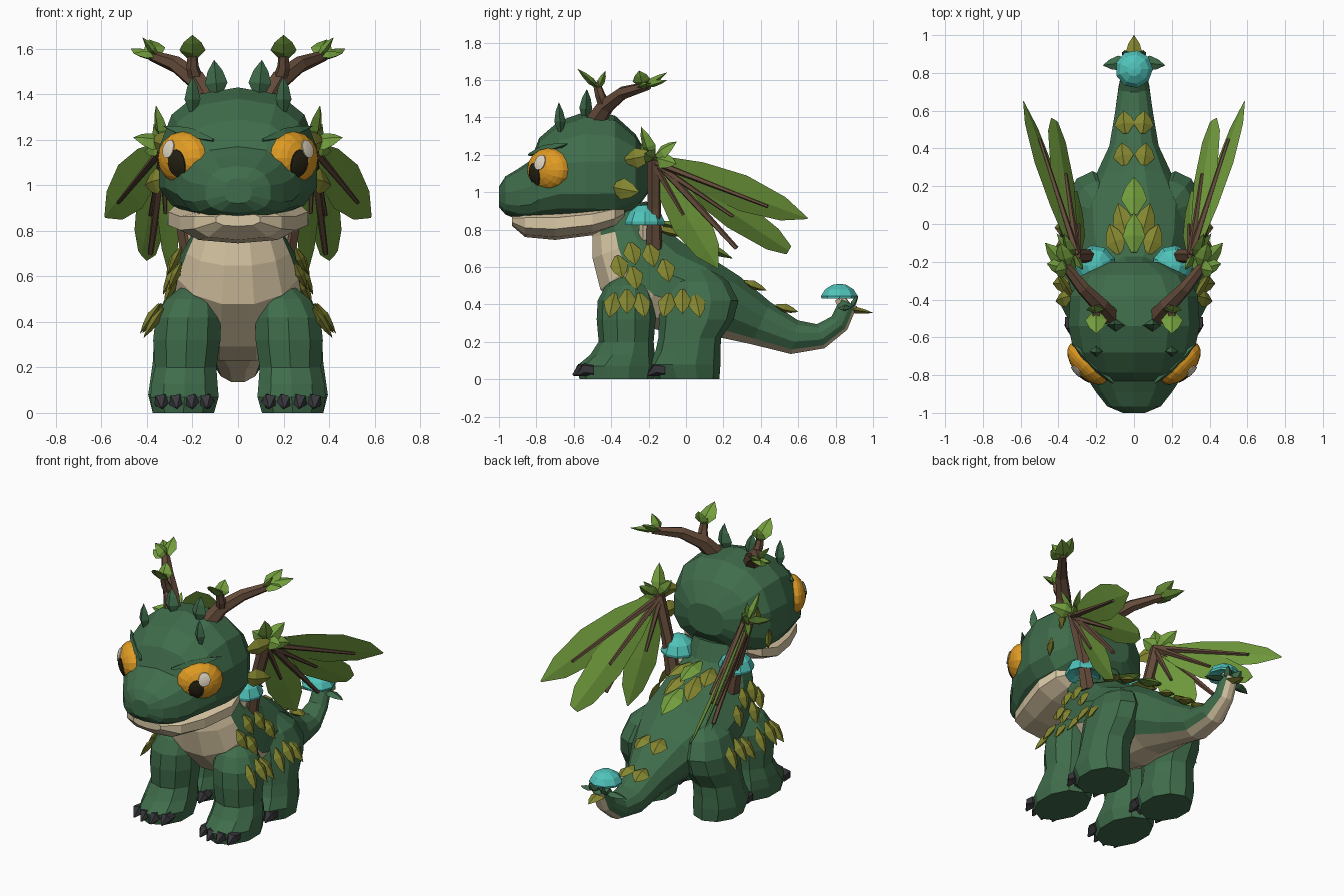
import bpy, bmesh, math
from mathutils import Vector

if "Cube" in bpy.data.objects:
    bpy.data.objects.remove(bpy.data.objects["Cube"])

COLOURS = {
    "scale_green": (0.05, 0.15, 0.07), "belly_cream": (0.70, 0.58, 0.38),
    "leaf_green": (0.17, 0.34, 0.047), "olive": (0.23, 0.24, 0.03),
    "bark_brown": (0.127, 0.07, 0.042), "cap_cyan": (0.08, 0.55, 0.49),
    "eye_gold": (0.75, 0.33, 0.017), "pupil_dark": (0.02, 0.016, 0.007),
    "eye_white": (0.75, 0.68, 0.55), "claw_grey": (0.038, 0.038, 0.045),
}
MATS = {}
for key, rgb in COLOURS.items():
    MATS[key] = bpy.data.materials.new(key)
    MATS[key].diffuse_color = (*rgb, 1)
SMALL = ((0, .25), (.4, 1), (.72, .66), (1, .02))
BROAD = ((0, .2), (.3, .8), (.58, 1), (.84, .66), (1, .04))
BLUNT = ((0, .2), (.3, .75), (.6, 1), (.88, .75), (1, .3))


def finish(name, bm, *colours, mirror=False):
    bmesh.ops.recalc_face_normals(bm, faces=bm.faces)
    me = bpy.data.meshes.new(name)
    bm.to_mesh(me)
    bm.free()
    ob = bpy.data.objects.new(name, me)
    bpy.context.collection.objects.link(ob)
    for c in colours:
        me.materials.append(MATS[c])
    if mirror:
        mod = ob.modifiers.new("mirror", 'MIRROR')
        mod.use_mirror_merge = False
    return ob


def loft(bm, rings, pick=lambda i, j: 0):
    vs = [[bm.verts.new(p) for p in r] for r in rings]
    n = len(vs[0])
    for i in range(len(vs) - 1):
        for j in range(n):
            k = (j + 1) % n
            f = bm.faces.new((vs[i][j], vs[i][k], vs[i + 1][k], vs[i + 1][j]))
            f.material_index = pick(i, j)
    for i, r in ((0, vs[0]), (len(vs) - 2, vs[-1])):
        bm.faces.new(r).material_index = pick(i, n // 2)


def leaf(bm, base, tip, normal, width, thick, mat=0, shape=SMALL):
    base, tip = Vector(base), Vector(tip)
    axis = tip - base
    side = axis.cross(Vector(normal)).normalized()
    up = side.cross(axis).normalized()
    rings = []
    for t, f in shape:
        c = base + axis * t
        rings.append([c + side * width * f, c + up * thick * f,
                      c - side * width * f, c - up * thick * f])
    loft(bm, rings, lambda i, j: mat)


def tube(bm, pts, radii, n=6, mat=0):
    pts = [Vector(p) for p in pts]
    rings = []
    for i, p in enumerate(pts):
        t = (pts[min(i + 1, len(pts) - 1)] - pts[max(i - 1, 0)]).normalized()
        a = t.cross(Vector((1, -1, .2))).normalized()
        b = t.cross(a)
        rings.append([p + (a * math.cos(q) + b * math.sin(q)) * radii[i]
                      for q in (math.tau * k / n for k in range(n))])
    loft(bm, rings, lambda i, j: mat)


def y_section(y, zb, zm, zt, w, n=14, p=2.5):
    ring = []
    for j in range(n):
        q = math.tau * (j + .5) / n
        c, s = math.cos(q), math.sin(q)
        h = zt - zm if s > 0 else zm - zb
        ring.append((w * math.copysign(abs(c) ** (2 / p), c), y,
                     zm + h * math.copysign(abs(s) ** (2 / p), s)))
    return ring


# Body, neck and tail: one loft with a cream belly strip
spine = [(-.36, .92, .16, .17), (-.335, .80, .175, .195), (-.31, .72, .21, .235), (-.27, .63, .25, .275),
         (-.14, .51, .26, .30), (.06, .44, .23, .31), (.22, .39, .18, .22),
         (.40, .30, .128, .135), (.58, .225, .095, .105), (.72, .23, .07, .085),
         (.82, .30, .057, .062), (.87, .41, .05, .055)]
rings = []
for i, (y, z, r, w) in enumerate(spine):
    a, b = spine[max(i - 1, 0)], spine[min(i + 1, len(spine) - 1)]
    t = Vector((b[0] - a[0], b[1] - a[1])).normalized()
    rings.append([(w * math.sin(q), y + t.y * r * math.cos(q), z - t.x * r * math.cos(q))
                  for q in (math.radians(30 * (j - .5)) for j in range(12))])
bm = bmesh.new()
loft(bm, rings, lambda i, j: int(min(j, 12 - j) <= (2 if 1 <= i <= 4 else 1)))
finish("body_and_tail", bm, "scale_green", "belly_cream")

# Head
bm = bmesh.new()
for_head = [(-1.0, .92, .97, 1.03, .06), (-.965, .88, .96, 1.085, .145), (-.89, .85, .96, 1.13, .205),
            (-.83, .85, .97, 1.17, .245), (-.785, .85, 1.01, 1.29, .275), (-.68, .85, 1.05, 1.38, .325),
            (-.54, .85, 1.05, 1.43, .355), (-.38, .84, 1.06, 1.41, .345), (-.27, .90, 1.08, 1.31, .28),
            (-.20, 1.0, 1.10, 1.19, .13)]
loft(bm, [y_section(*s) for s in for_head])
finish("head", bm, "scale_green")

# Lower jaw
bm = bmesh.new()
for_jaw = [(-.93, .82, .85, .88, .10), (-.86, .76, .84, .90, .20), (-.70, .745, .84, .90, .265),
           (-.50, .77, .86, .92, .32), (-.38, .81, .89, .94, .29), (-.33, .86, .90, .93, .22)]
loft(bm, [y_section(*s, n=10) for s in for_jaw])
finish("lower_jaw", bm, "belly_cream")

# Brows and crest spikes
bm = bmesh.new()
leaf(bm, (.11, -.84, 1.20), (.33, -.63, 1.26), (.3, -.3, 1), .03, .03)
leaf(bm, (.09, -.54, 1.38), (.105, -.53, 1.55), (0, -1, 0), .05, .035)
leaf(bm, (.20, -.67, 1.31), (.20, -.68, 1.48), (0, -1, 0), .035, .03)
finish("brows_and_crest", bm, "scale_green", mirror=True)

# Eyes: domes with thin pupil and glint plates
C, N, U = Vector((.238, -.732, 1.12)), Vector((.72, -.69, 0)), Vector((.69, .72, 0))
A, B, DEPTH = .14, .118, .087


def on_eye(u, v, lift=0):
    d = math.sqrt(max(0, 1 - (u / A) ** 2 - (v / B) ** 2))
    return C + U * u + Vector((0, 0, v)) + N * (DEPTH * d + lift)


def ellipse(u, v, ru, rv, lift=0, n=16):
    return [on_eye(u + ru * math.cos(math.tau * k / n), v + rv * math.sin(math.tau * k / n), lift)
            for k in range(n)]


bm = bmesh.new()
loft(bm, [ellipse(0, 0, A * r, B * r) for r in (1, .95, .86, .7, .45, .2, .02)])
finish("eye", bm, "eye_gold", mirror=True)
for name, col, u, v, ru, rv, lift in (("pupil", "pupil_dark", -.035, -.025, .045, .062, .004),
                                      ("eye_glint", "eye_white", .012, .04, .036, .04, .008)):
    bm = bmesh.new()
    loft(bm, [ellipse(u, v, ru * r, rv * r, h)
              for r, h in ((1, lift - .006), (1, lift), (.5, lift), (.02, lift))])
    finish(name, bm, col, mirror=True)

# Legs with claws
front = [(0, .24, -.37, .135, .19), (.07, .235, -.37, .15, .205), (.13, .235, -.34, .145, .165),
         (.20, .23, -.32, .135, .14), (.32, .225, -.32, .148, .15), (.42, .22, -.32, .142, .145),
         (.50, .205, -.31, .11, .115), (.56, .19, -.29, .05, .05)]
rear = [(0, .24, .005, .135, .165), (.08, .245, -.01, .15, .185), (.15, .245, .01, .14, .165),
        (.22, .24, .02, .135, .16), (.32, .23, .055, .14, .19), (.42, .22, .07, .135, .20),
        (.52, .20, .06, .115, .16), (.60, .17, .05, .05, .07)]
for label, leg, toe in (("front", front, -.545), ("rear", rear, -.165)):
    bm = bmesh.new()
    loft(bm, [[(x + rx * 1.05 * math.cos(q), y + ry * 1.05 * math.sin(q), z)
               for q in (math.tau * (k + .5) / 10 for k in range(10))] for z, x, y, rx, ry in leg])
    finish(label + "_leg", bm, "scale_green", mirror=True)
    bm = bmesh.new()
    for k in (-1.5, -.5, .5, 1.5):
        y = toe + .022 * (abs(k) - .5)
        x = .237 + k * .066
        tube(bm, [(x, y + .03, .052), (x, y - .02, .052), (x, y - .06, .022)], [.034, .036, .006], 5)
    finish(label + "_claws", bm, "claw_grey", mirror=True)

# Branch horns with leaf tufts
bm = bmesh.new()
tube(bm, [(.11, -.51, 1.34), (.18, -.43, 1.46), (.27, -.34, 1.53), (.38, -.20, 1.57)],
     [.058, .047, .037, .024])
tube(bm, [(.18, -.43, 1.45), (.20, -.46, 1.52), (.20, -.48, 1.59)], [.035, .028, .02])
finish("horn", bm, "bark_brown", mirror=True)
bm = bmesh.new()
leaf(bm, (.20, -.46, 1.55), (.20, -.58, 1.66), (0, -.7, -.7), .058, .02)
leaf(bm, (.20, -.47, 1.55), (.21, -.43, 1.65), (0, -1, .4), .05, .02)
for tip in ((.47, -.10, 1.60), (.39, -.10, 1.64), (.42, -.25, 1.65), (.46, -.21, 1.58)):
    leaf(bm, (.35, -.23, 1.565), tip, (.2, -.2, 1), .048, .018)
finish("horn_leaves", bm, "leaf_green", mirror=True)

# Wings: broad folded leaves, each tilted outwards, with a rib beneath
hub = Vector((.32, -.17, 1.18))
wing = (((.585, .65, .86), (.055, .02, .10), .11, BROAD),
        ((.42, .55, .69), (.065, .04, .08), .105, BLUNT),
        ((.30, .17, .595), (.055, .10, .06), .115, BROAD))
bm, ribs = bmesh.new(), bmesh.new()
tube(ribs, [(.21, -.17, .70), (.25, -.17, .92), hub], [.045, .037, .04])
for (tip, spread, w, shape), reach in zip(wing, (.75, .6, .5)):
    axis = Vector(tip) - hub
    normal = axis.cross(Vector(spread)).normalized()
    leaf(bm, hub, tip, normal, w, .012, shape=shape)
    low = hub - Vector(spread).normalized() * .012
    for s in (-.016, .016):
        tube(ribs, [low + normal * s, low + normal * s + axis * reach], [.02, .009], 5)
tube(ribs, [hub, (.385, .27, .70)], [.026, .013], 5)
finish("wing_arm_and_ribs", ribs, "bark_brown", mirror=True)
for tip in ((.36, -.24, 1.35), (.37, -.05, 1.27), (.46, -.22, 1.21), (.41, -.05, 1.15), (.27, -.24, 1.26)):
    leaf(bm, hub, tip, (.6, -.6, .4), .045, .022)
finish("wing_leaves", bm, "leaf_green", mirror=True)

# Scale leaves on cheeks, shoulders, hips, flanks, back and tail
bm = bmesh.new()
leaf(bm, (.32, -.40, 1.03), (.41, -.25, 1.0), (1, -.4, 0), .058, .022)
leaf(bm, (.29, -.33, 1.17), (.38, -.17, 1.20), (1, -.4, 0), .055, .022)
for x, y, z, dy in ((.33, -.38, .46, -.03), (.345, -.315, .48, 0), (.33, -.25, .46, .03),
                    (.33, -.09, .46, -.03), (.335, -.02, .48, 0), (.33, .045, .46, .03)):
    leaf(bm, (x, y, z), (x + .085, y + dy, z - .13), (1, 0, .6), .048, .02)
for x, y, z in ((.25, -.37, .66), (.25, -.30, .73), (.26, -.20, .72), (.275, -.12, .64), (.27, -.29, .60)):
    leaf(bm, (x, y, z), (x + .055, y + .03, z - .12), (1, 0, .5), .05, .02)
for base, tip in (((.075, -.16, .81), (.13, .0, .765)), ((.04, -.06, .785), (.085, .11, .70)),
                  ((.05, .31, .525), (.065, .43, .475)), ((.045, .48, .395), (.055, .60, .36))):
    leaf(bm, base, tip, (.2, .4, .9), .056, .024)
finish("scale_leaves", bm, "olive", mirror=True)
bm = bmesh.new()
leaf(bm, (0, -.15, .84), (0, .06, .79), (0, .3, 1), .06, .028)
leaf(bm, (0, .05, .74), (0, .25, .645), (0, .4, 1), .07, .028)
finish("spine_leaves", bm, "leaf_green")

# Leaves around the tail tip
bm = bmesh.new()
leaf(bm, (0, .84, .38), (0, 1.0, .355), (0, 0, 1), .045, .018)
finish("tail_end_leaf", bm, "olive")
bm = bmesh.new()
leaf(bm, (.02, .86, .39), (.165, .84, .37), (0, 0, 1), .04, .016)
leaf(bm, (.02, .88, .38), (.05, .92, .45), (0, 1, 0), .035, .015)
finish("tail_side_leaves", bm, "scale_green", mirror=True)


# Mushrooms on the shoulders and tail
def mushroom(name, cap, foot, r, h, mirror):
    bm = bmesh.new()
    tube(bm, [foot, cap], [.04, .03], mat=1)
    x, y, z = cap
    loft(bm, [[(x + r * f * math.cos(q), y + r * f * math.sin(q), z + h * t)
               for q in (math.tau * k / 9 for k in range(9))]
              for t, f in ((.15, .5), (-.05, .97), (.12, 1), (.6, .78), (.93, .38), (1, .05))])
    finish(name, bm, "cap_cyan", "belly_cream", mirror=mirror)


mushroom("shoulder_mushroom", (.205, -.22, .83), (.17, -.22, .72), .108, .105, True)
mushroom("tail_mushroom", (0, .82, .435), (0, .86, .37), .10, .075, False)

for m in bpy.data.materials:
    if m.users and not m.is_grease_pencil:
        m.use_nodes = True
        m.node_tree.nodes["Principled BSDF"].inputs["Base Color"].default_value = m.diffuse_color
